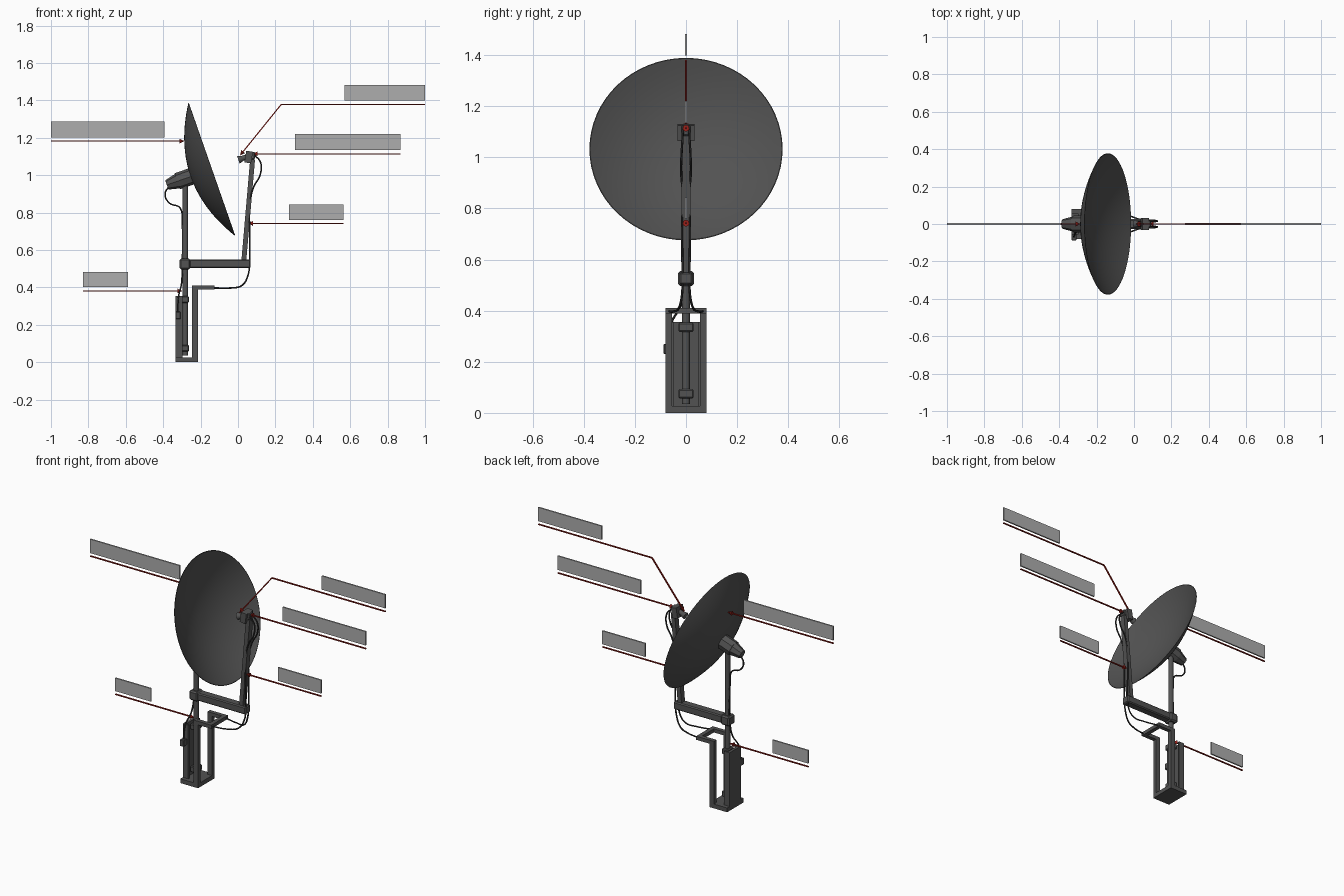
import bpy, bmesh, math
from mathutils import Vector, Matrix

if "Cube" in bpy.data.objects:
    bpy.data.objects.remove(bpy.data.objects["Cube"])

def material(name, r, g, b):
    m = bpy.data.materials.new(name)
    m.diffuse_color = (r, g, b, 1)
    m.use_nodes = True
    m.node_tree.nodes["Principled BSDF"].inputs["Base Color"].default_value = m.diffuse_color
    return m

GREY = material("dark_grey_metal", 0.085, 0.085, 0.085)
BLACK = material("cable_black", 0.03, 0.03, 0.03)
LABEL = material("label_grey", 0.42, 0.42, 0.42)
RED = material("pointer_red", 0.32, 0.015, 0.01)

def add(name, bm, mat, smooth=False):
    bmesh.ops.recalc_face_normals(bm, faces=bm.faces)
    me = bpy.data.meshes.new(name)
    bm.to_mesh(me)
    bm.free()
    me.materials.append(mat)
    ob = bpy.data.objects.new(name, me)
    bpy.context.collection.objects.link(ob)
    if smooth:
        bpy.ops.object.select_all(action='DESELECT')
        ob.select_set(True)
        bpy.context.view_layer.objects.active = ob
        bpy.ops.object.shade_smooth_by_angle(angle=math.radians(35))
    return ob

def box(name, lo, hi, mat=GREY, bevel=0.0):
    bm = bmesh.new()
    lo, hi = Vector(lo), Vector(hi)
    bmesh.ops.create_cube(bm, size=1, matrix=Matrix.Translation((lo + hi) / 2) @ Matrix.Diagonal((*(hi - lo), 1)))
    if bevel:
        bmesh.ops.bevel(bm, geom=bm.edges[:], offset=bevel, segments=1, affect='EDGES')
    return add(name, bm, mat)

def bar(name, p, q, width, depth, mat=GREY):
    """Rectangular bar between two points of the y = 0 plane."""
    p, q = Vector(p), Vector(q)
    d = q - p
    bm = bmesh.new()
    m = Matrix.Translation((p + q) / 2) @ Matrix.Rotation(math.atan2(d.x, d.z), 4, 'Y')
    bmesh.ops.create_cube(bm, size=1, matrix=m @ Matrix.Diagonal((width, depth, d.length, 1)))
    return add(name, bm, mat)

def cone(name, p, q, r1, r2, sides=16, mat=GREY, smooth=True):
    p, q = Vector(p), Vector(q)
    d = q - p
    bm = bmesh.new()
    m = Matrix.Translation((p + q) / 2) @ d.to_track_quat('Z', 'Y').to_matrix().to_4x4()
    bmesh.ops.create_cone(bm, cap_ends=True, segments=sides, radius1=r1, radius2=r2, depth=d.length, matrix=m)
    return add(name, bm, mat, smooth)

def cable(name, pts, r=0.0045):
    cu = bpy.data.curves.new(name, 'CURVE')
    cu.dimensions = '3D'
    cu.bevel_depth, cu.bevel_resolution, cu.resolution_u = r, 1, 6
    sp = cu.splines.new('BEZIER')
    sp.bezier_points.add(len(pts) - 1)
    for b, co in zip(sp.bezier_points, pts):
        b.co = co
        b.handle_left_type = b.handle_right_type = 'AUTO'
    tmp = bpy.data.objects.new(name + "_path", cu)
    bpy.context.collection.objects.link(tmp)
    dg = bpy.context.evaluated_depsgraph_get()
    me = bpy.data.meshes.new_from_object(tmp.evaluated_get(dg))
    bpy.data.objects.remove(tmp)
    bm = bmesh.new()
    bm.from_mesh(me)
    add(name, bm, BLACK, True)

# Reflector dish: thin parabolic shell revolved about the tilted axis
AX = Vector((0.944, 0, 0.33)).normalized()
RIM = Vector((-0.14, 0, 1.032))
R, DEPTH, STEPS = 0.378, 0.12, 14
outer = [(R * i / STEPS, DEPTH * ((i / STEPS) ** 2 - 1)) for i in range(STEPS + 1)]
inner = [(r * 0.992, h + 0.006 * (1 - r / R) + 0.001) for r, h in reversed(outer)]
bm = bmesh.new()
vs = [bm.verts.new((r, 0, h)) for r, h in outer + inner]
es = [bm.edges.new(e) for e in zip(vs, vs[1:])]
bmesh.ops.spin(bm, geom=vs + es, cent=(0, 0, 0), axis=(0, 0, 1), angle=2 * math.pi, steps=64)
bmesh.ops.remove_doubles(bm, verts=bm.verts, dist=1e-5)
bmesh.ops.transform(bm, verts=bm.verts,
                    matrix=Matrix.Translation(RIM) @ Matrix.Rotation(math.atan2(AX.x, AX.z), 4, 'Y'))
add("reflector_dish", bm, GREY, True)

# Dish mount behind the reflector
def on_axis(t):
    return RIM + AX * t
cone("mount_hub", on_axis(-0.115), on_axis(-0.195), 0.045, 0.045, 8, smooth=False)
cone("mount_motor", on_axis(-0.19), on_axis(-0.255), 0.042, 0.026, 8, smooth=False)

# Mast and its two clamps
MX = -0.282
cone("mast", (MX, 0, 0.035), (MX, 0, 0.99), 0.015, 0.015)
for i, z in enumerate((0.075, 0.335)):
    box(f"mast_clamp_{i}", (-0.305, -0.03, z - 0.018), (-0.262, 0.03, z + 0.018), bevel=0.005)

# Feed support: collar, horizontal beam, leaning arm
box("beam_collar", (-0.312, -0.031, 0.497), (-0.255, 0.031, 0.555), bevel=0.008)
box("feed_beam", (-0.26, -0.026, 0.503), (0.068, 0.026, 0.55), bevel=0.006)
bar("feed_arm", (0.03, 0, 0.53), (0.078, 0, 1.085), 0.026, 0.034)

# Feed head: bracket, neck, horn and wings
bar("feed_bracket", (0.052, 0, 1.066), (0.062, 0, 1.128), 0.036, 0.066)
cone("feed_neck", (0.045, 0, 1.097), (0.02, 0, 1.089), 0.014, 0.014)
cone("feed_horn", (0.028, 0, 1.091), (0.002, 0, 1.082), 0.013, 0.021, 16)
box("feed_connector", (0.07, -0.018, 1.085), (0.09, 0.018, 1.125), bevel=0.004)

# Base: foot plate, channel shaped back, window frame and shelf bracket
box("foot_plate", (-0.335, -0.08, 0), (-0.215, 0.08, 0.026))
box("back_plate", (-0.335, -0.056, 0.02), (-0.318, 0.056, 0.355))
for s, side in ((-1, "front"), (1, "rear")):
    def span(a, b):
        return sorted((s * a, s * b))
    y0, y1 = span(0.046, 0.056)
    box(f"back_flange_{side}", (-0.32, y0, 0.02), (-0.298, y1, 0.355))
    y0, y1 = span(0.055, 0.08)
    box(f"frame_post_{side}", (-0.245, y0, 0), (-0.215, y1, 0.41))
    box(f"shelf_rail_{side}", (-0.22, y0, 0.388), (-0.125, y1, 0.41))
    # Signal cable down the feed arm to the shelf
    cable(f"feed_cable_{side}", [
        (0.085, s * 0.012, 1.11), (0.12, s * 0.014, 1.07), (0.118, s * 0.018, 1.0),
        (0.085, s * 0.019, 0.94), (0.063, s * 0.012, 0.85), (0.062, s * 0.016, 0.72),
        (0.062, s * 0.014, 0.56), (0.052, s * 0.016, 0.46), (0.02, s * 0.028, 0.41),
        (-0.04, s * 0.048, 0.397), (-0.13, s * 0.066, 0.397)])
box("shelf_end_bar", (-0.15, -0.08, 0.388), (-0.125, 0.08, 0.41))

# Control plug on the back and the motor cable that reaches it
box("control_plug", (-0.334, -0.088, 0.23), (-0.308, -0.05, 0.27), bevel=0.003)
cable("motor_cable", [
    (-0.36, 0, 0.95), (-0.39, 0, 0.9), (-0.368, 0, 0.852), (-0.31, 0, 0.825),
    (-0.299, 0, 0.75), (-0.299, 0, 0.5), (-0.302, -0.02, 0.42),
    (-0.318, -0.058, 0.35), (-0.322, -0.07, 0.25)])

# Callouts: label plate (x0, z0, x1, z1) and pointer path ending at the arrow tip
CALLOUTS = {
    "dish": ((-1, 1.202, -0.392, 1.287), [(-1, 1.182), (-0.288, 1.182)]),
    "horn": ((0.57, 1.398, 1, 1.482), [(1, 1.377), (0.23, 1.377), (0.012, 1.107)]),
    "head": ((0.305, 1.135, 0.868, 1.22), [(0.868, 1.114), (0.08, 1.114)]),
    "arm": ((0.273, 0.76, 0.565, 0.842), [(0.565, 0.742), (0.056, 0.742)]),
    "mast": ((-0.83, 0.402, -0.588, 0.482), [(-0.83, 0.381), (-0.3, 0.381)]),
}
for key, ((x0, z0, x1, z1), path) in CALLOUTS.items():
    box(f"label_{key}", (x0, -0.0045, z0), (x1, 0.0045, z1), LABEL)
    pts = [Vector((x, 0, z)) for x, z in path]
    for i, (p, q) in enumerate(zip(pts, pts[1:])):
        bar(f"pointer_{key}_{i}", p, q, 0.006, 0.008, RED)
    tip, d = pts[-1], (pts[-1] - pts[-2]).normalized()
    cone(f"arrow_{key}", tip - d * 0.024, tip, 0.013, 0, 12, RED)
